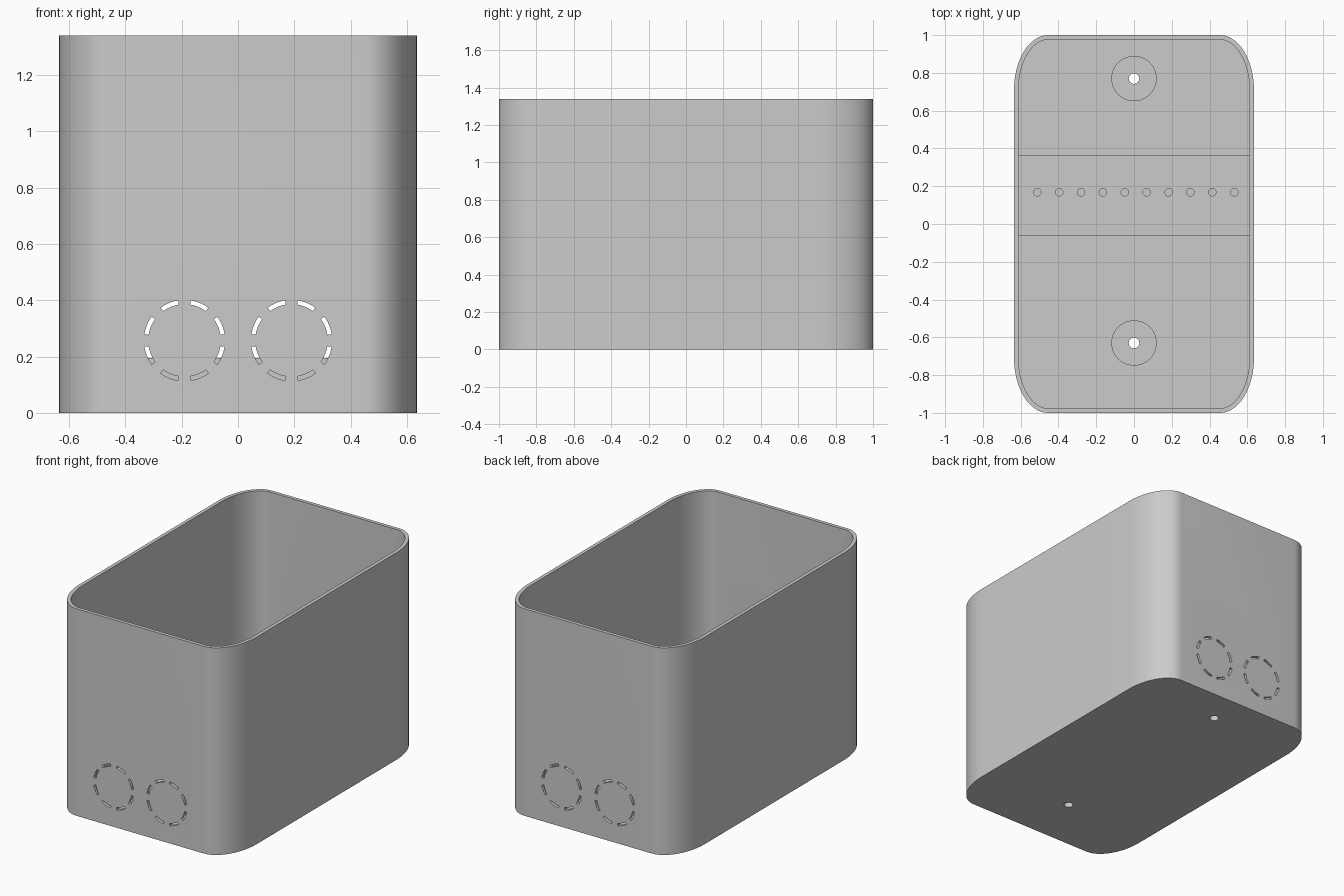
import bpy, bmesh
from math import cos, sin, pi, radians

if "Cube" in bpy.data.objects:
    bpy.data.objects.remove(bpy.data.objects["Cube"])

HEIGHT, FLOOR = 1.34, 0.035

grey = bpy.data.materials.new("light_grey_plastic")
grey.diffuse_color = (0.6, 0.6, 0.6, 1)
grey.use_nodes = True
grey.node_tree.nodes["Principled BSDF"].inputs["Base Color"].default_value = grey.diffuse_color


def rounded_outline(hx, hy, rx, ry, steps=16):
    """Rectangle outline with elliptical corners."""
    pts = []
    for q, (sx, sy) in enumerate([(1, 1), (-1, 1), (-1, -1), (1, -1)]):
        for i in range(steps + 1):
            a = (q + i / steps) * pi / 2
            pts.append((sx * (hx - rx) + rx * cos(a), sy * (hy - ry) + ry * sin(a)))
    return pts


def circle(cx, cy, r, n=32):
    return [(cx + r * cos(2 * pi * i / n), cy + r * sin(2 * pi * i / n)) for i in range(n)]


def arc_slot(cx, cz, r0, r1, a0, a1, n=6):
    angles = [radians(a0 + (a1 - a0) * i / n) for i in range(n + 1)]
    return ([(cx + r1 * cos(a), cz + r1 * sin(a)) for a in angles]
            + [(cx + r0 * cos(a), cz + r0 * sin(a)) for a in reversed(angles)])


def prisms(name, items, axis="z"):
    """Object made of extruded outlines: items are (outline, start, end)."""
    bm = bmesh.new()
    for pts, lo, hi in items:
        place = (lambda u, v, w: (u, v, w)) if axis == "z" else (lambda u, v, w: (u, w, v))
        a = [bm.verts.new(place(u, v, lo)) for u, v in pts]
        b = [bm.verts.new(place(u, v, hi)) for u, v in pts]
        bm.faces.new(a)
        bm.faces.new(b)
        for i in range(len(pts)):
            j = (i + 1) % len(pts)
            bm.faces.new((a[i], a[j], b[j], b[i]))
    bmesh.ops.recalc_face_normals(bm, faces=bm.faces)
    mesh = bpy.data.meshes.new(name)
    bm.to_mesh(mesh)
    bm.free()
    mesh.materials.append(grey)
    obj = bpy.data.objects.new(name, mesh)
    bpy.context.collection.objects.link(obj)
    return obj


def combine(target, tool, operation):
    """Apply a boolean and discard the tool."""
    mod = target.modifiers.new(operation, "BOOLEAN")
    mod.operation, mod.solver, mod.object = operation, "EXACT", tool
    bpy.context.view_layer.objects.active = target
    bpy.ops.object.modifier_apply(modifier=mod.name)
    bpy.data.objects.remove(tool)


# Open box shell
box = prisms("box_shell", [(rounded_outline(0.635, 1.0, 0.18, 0.29), 0, HEIGHT)])
combine(box, prisms("cavity", [(rounded_outline(0.612, 0.977, 0.16, 0.27), FLOOR, HEIGHT + 0.1)]),
        "DIFFERENCE")

# Raised block across the floor, with a row of blind screw holes
block = [(-0.625, -0.06), (0.625, -0.06), (0.625, 0.365), (-0.625, 0.365)]
combine(box, prisms("terminal_block", [(block, 0.015, 0.195)]), "UNION")
combine(box, prisms("pin_holes", [(circle(-0.512 + 0.1158 * i, 0.168, 0.02, 20), 0.1, 0.3)
                                  for i in range(10)]), "DIFFERENCE")

# Mounting bosses with through holes
mounts = (0.77, -0.63)
combine(box, prisms("bosses", [(circle(0, y, 0.12, 48), 0.015, 0.065) for y in mounts]), "UNION")
combine(box, prisms("mount_holes", [(circle(0, y, 0.028), -0.1, 0.2) for y in mounts]), "DIFFERENCE")

# Knock-out rings: eight arc slots each, two rings on both end walls
slots = [(arc_slot(cx, 0.257, 0.129, 0.144, 9 + 45 * k, 36 + 45 * k), lo, hi)
         for cx in (-0.19, 0.19) for k in range(8) for lo, hi in ((-1.1, -0.9), (0.9, 1.1))]
combine(box, prisms("knockout_slots", slots, axis="y"), "DIFFERENCE")

# Smooth the rounded walls, keep rims and slots crisp
bpy.ops.object.select_all(action="DESELECT")
box.select_set(True)
bpy.context.view_layer.objects.active = box
bpy.ops.object.shade_smooth_by_angle(angle=radians(30))
